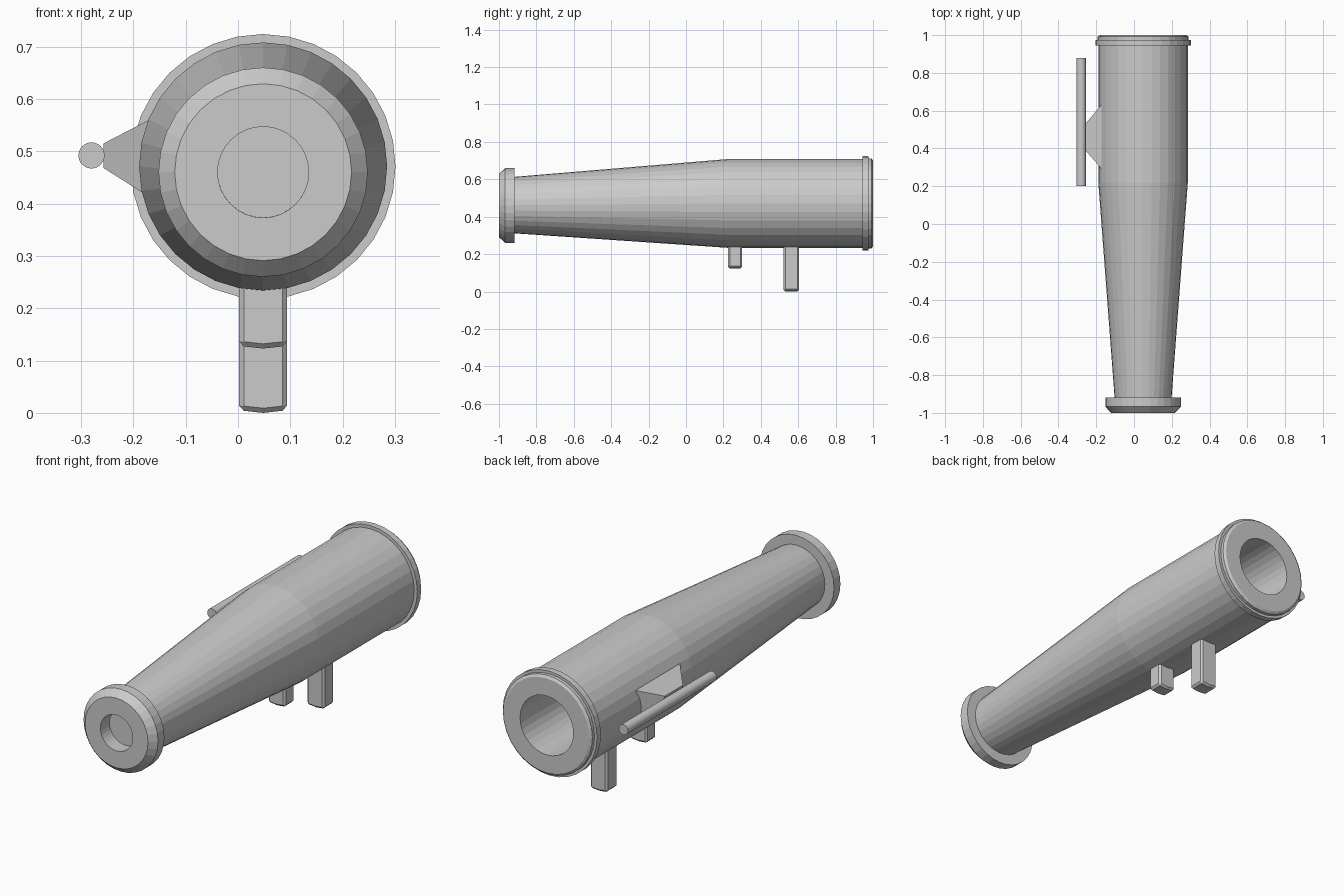
import bpy
import bmesh
from math import cos, sin, tau

cube = bpy.data.objects.get("Cube")
if cube:
    bpy.data.objects.remove(cube)

AXIS_X = 0.048
SIDES = 32

grey = bpy.data.materials.new("plain grey")
grey.use_nodes = True
colour = (0.6, 0.6, 0.6, 1)
grey.diffuse_color = colour
grey.node_tree.nodes["Principled BSDF"].inputs["Base Color"].default_value = colour


def finish(name, bm):
    bmesh.ops.recalc_face_normals(bm, faces=bm.faces)
    mesh = bpy.data.meshes.new(name)
    bm.to_mesh(mesh)
    bm.free()
    mesh.materials.append(grey)
    obj = bpy.data.objects.new(name, mesh)
    bpy.context.collection.objects.link(obj)
    return obj


def lathe(name, profile, x=AXIS_X, sides=SIDES):
    """Skin rings given as (y, radius, centre height), capped at both ends."""
    bm = bmesh.new()
    rings = []
    for y, r, z in profile:
        rings.append([bm.verts.new((x + r * sin(tau * i / sides), y, z + r * cos(tau * i / sides)))
                      for i in range(sides)])
    for a, b in zip(rings, rings[1:]):
        for i in range(sides):
            j = (i + 1) % sides
            bm.faces.new((a[i], a[j], b[j], b[i]))
    bm.faces.new(rings[0])
    bm.faces.new(rings[-1])
    return finish(name, bm)


def loft(name, first, second):
    """Join two matching loops of points into a closed solid."""
    bm = bmesh.new()
    a = [bm.verts.new(p) for p in first]
    b = [bm.verts.new(p) for p in second]
    bm.faces.new(a)
    bm.faces.new(b)
    for i in range(len(a)):
        j = (i + 1) % len(a)
        bm.faces.new((a[i], a[j], b[j], b[i]))
    return finish(name, bm)


# Tapered tube, with its rear rim and rear bore
lathe("barrel", [
    (-0.93, 0.15, 0.462), (0.22, 0.237, 0.471), (0.945, 0.237, 0.471),
    (0.945, 0.253, 0.471), (0.975, 0.253, 0.471), (0.975, 0.24, 0.471),
    (0.992, 0.24, 0.471), (1.0, 0.228, 0.471),
    (1.0, 0.143, 0.471), (0.45, 0.143, 0.471)])

# Front collar and front bore, sunk into the tube
lathe("muzzle_collar", [
    (-0.918, 0.1, 0.46), (-0.918, 0.2, 0.46), (-0.967, 0.2, 0.46), (-1.0, 0.169, 0.46),
    (-1.0, 0.087, 0.46), (-0.5, 0.087, 0.463)])

# Sight rod and its tapered bracket on the right side
lathe("sight_rod", [(0.2, 0.025, 0.492), (0.88, 0.025, 0.492)], x=-0.28, sides=24)


def rect(x, y0, y1, z0, z1):
    return [(x, y0, z0), (x, y1, z0), (x, y1, z1), (x, y0, z1)]


loft("sight_bracket", rect(-0.17, 0.29, 0.635, 0.413, 0.56),
     rect(-0.257, 0.39, 0.53, 0.468, 0.515))


# Grips under the tube, with bevelled edges and a slightly bowed foot
def grip(name, y0, y1, bottom):
    half = 0.046
    outline = [(-half, 0.27), (-half, bottom + 0.005), (0, bottom),
               (half, bottom + 0.005), (half, 0.27)]
    obj = loft(name, [(AXIS_X + x, y0, z) for x, z in outline],
               [(AXIS_X + x, y1, z) for x, z in outline])
    bevel = obj.modifiers.new("edge bevel", "BEVEL")
    bevel.width = 0.009
    bevel.segments = 1
    bevel.limit_method = "ANGLE"


grip("front_grip", 0.225, 0.3, 0.123)
grip("rear_grip", 0.522, 0.605, 0.0)
